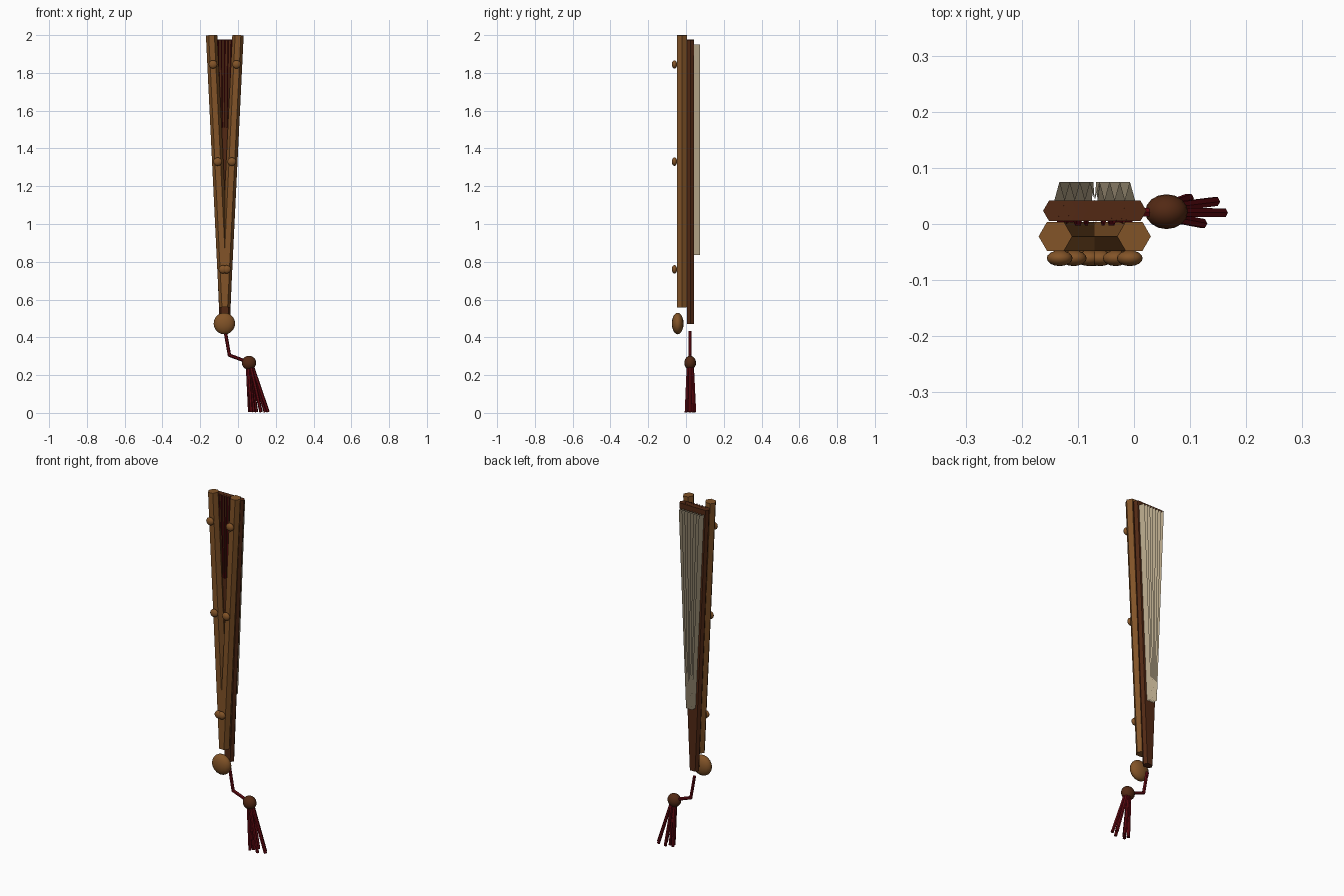
import bpy, math
from mathutils import Vector

if "Cube" in bpy.data.objects:
    bpy.data.objects.remove(bpy.data.objects["Cube"])

AX = -0.07  # x of the fan's centre line


def mat(name, c):
    m = bpy.data.materials.new(name)
    m.diffuse_color = (*c, 1)
    m.use_nodes = True
    m.node_tree.nodes["Principled BSDF"].inputs["Base Color"].default_value = m.diffuse_color
    return m


BAMBOO = mat("bamboo brown", (0.225, 0.088, 0.021))
DARK = mat("dark wood", (0.085, 0.022, 0.007))
RED = mat("deep red", (0.125, 0.003, 0.006))
PAPER = mat("cream paper", (0.50, 0.41, 0.27))


def finish(o, name, m):
    o.name = name
    o.data.materials.clear()
    o.data.materials.append(m)
    return o


def rod(name, a, b, r, m, sides=6):
    """Prism between two points, with two corners pointing along x."""
    a, b = Vector(a), Vector(b)
    d = (b - a).normalized()
    u = Vector((0, 1, 0)).cross(d).normalized()
    v = d.cross(u)
    verts = []
    for p in (a, b):
        for i in range(sides):
            t = 2 * math.pi * i / sides
            verts.append(p + r * (math.cos(t) * u + math.sin(t) * v))
    faces = [(i, (i + 1) % sides, sides + (i + 1) % sides, sides + i) for i in range(sides)]
    faces += [tuple(range(sides))[::-1], tuple(range(sides, 2 * sides))]
    me = bpy.data.meshes.new(name)
    me.from_pydata(verts, [], faces)
    o = bpy.data.objects.new(name, me)
    bpy.context.collection.objects.link(o)
    return finish(o, name, m)


def ball(name, loc, size, m):
    bpy.ops.mesh.primitive_uv_sphere_add(segments=16, ring_count=10, radius=1, location=loc)
    o = bpy.context.object
    o.scale = size
    bpy.ops.object.transform_apply(location=False, rotation=False, scale=True)
    bpy.ops.object.shade_smooth_by_angle(angle=math.radians(40))
    return finish(o, name, m)


def pleats(name, n, z0, w0, z1, w1, y_front, y_back, m):
    """Zigzag folded sheet that narrows towards the bottom."""
    count = 2 * n + 1
    verts = []
    for z, w in ((z0, w0), (z1, w1)):
        for i in range(count):
            verts.append((AX + w * (2 * i / (count - 1) - 1), y_back if i % 2 else y_front, z))
    faces = [(i + 1, i, count + i, count + i + 1) for i in range(count - 1)]
    me = bpy.data.meshes.new(name)
    me.from_pydata(verts, [], faces)
    o = bpy.data.objects.new(name, me)
    bpy.context.collection.objects.link(o)
    return finish(o, name, m)


# Outer guards with decorative studs
for s, side in ((-1, "left"), (1, "right")):
    rod(f"guard_{side}", (AX, -0.022, 0.56), (AX + s * 0.07, -0.022, 2.0), 0.03, BAMBOO)
    for z in (0.76, 1.33, 1.845):
        x = AX + s * 0.07 * (z - 0.56) / 1.44
        ball(f"stud_{side}", (x, -0.061, z), (0.023, 0.014, 0.022), BAMBOO)

# Inner sticks, fanned slightly from the pivot
N = 9
for i in range(N):
    t = 2 * i / (N - 1) - 1
    rod(f"stick_{i}", (AX + 0.006 * t, 0.0235, 0.472), (AX + 0.071 * t, 0.0235, 1.975), 0.021, DARK)

# Folded sheets
pleats("cream_leaf", 8, 0.835, 0.020, 1.95, 0.072, 0.042, 0.0745, PAPER)
pleats("red_leaf", 8, 1.51, 0.05, 1.976, 0.07, -0.003, 0.022, RED)

# Pivot bead
ball("pivot_bead", (AX - 0.002, -0.044, 0.473), (0.057, 0.031, 0.057), BAMBOO)

# Cord, knot and tassel
rod("cord_upper", (-0.068, 0.021, 0.433), (-0.045, 0.021, 0.303), 0.009, RED)
rod("cord_lower", (-0.047, 0.021, 0.306), (0.055, 0.021, 0.268), 0.009, RED)
ball("knot", (0.058, 0.022, 0.265), (0.038, 0.031, 0.037), DARK)
ends = [(0.062, 0.03), (0.07, 0.008), (0.084, 0.022), (0.098, 0.046),
        (0.122, 0.001), (0.145, 0.04), (0.159, 0.02)]
for i, (x, y) in enumerate(ends):
    top = (0.05 + 0.025 * i / 6, 0.022 + (y - 0.022) * 0.5, 0.25)
    rod(f"tassel_strand_{i}", top, (x, y, 0.004), 0.009, RED)
